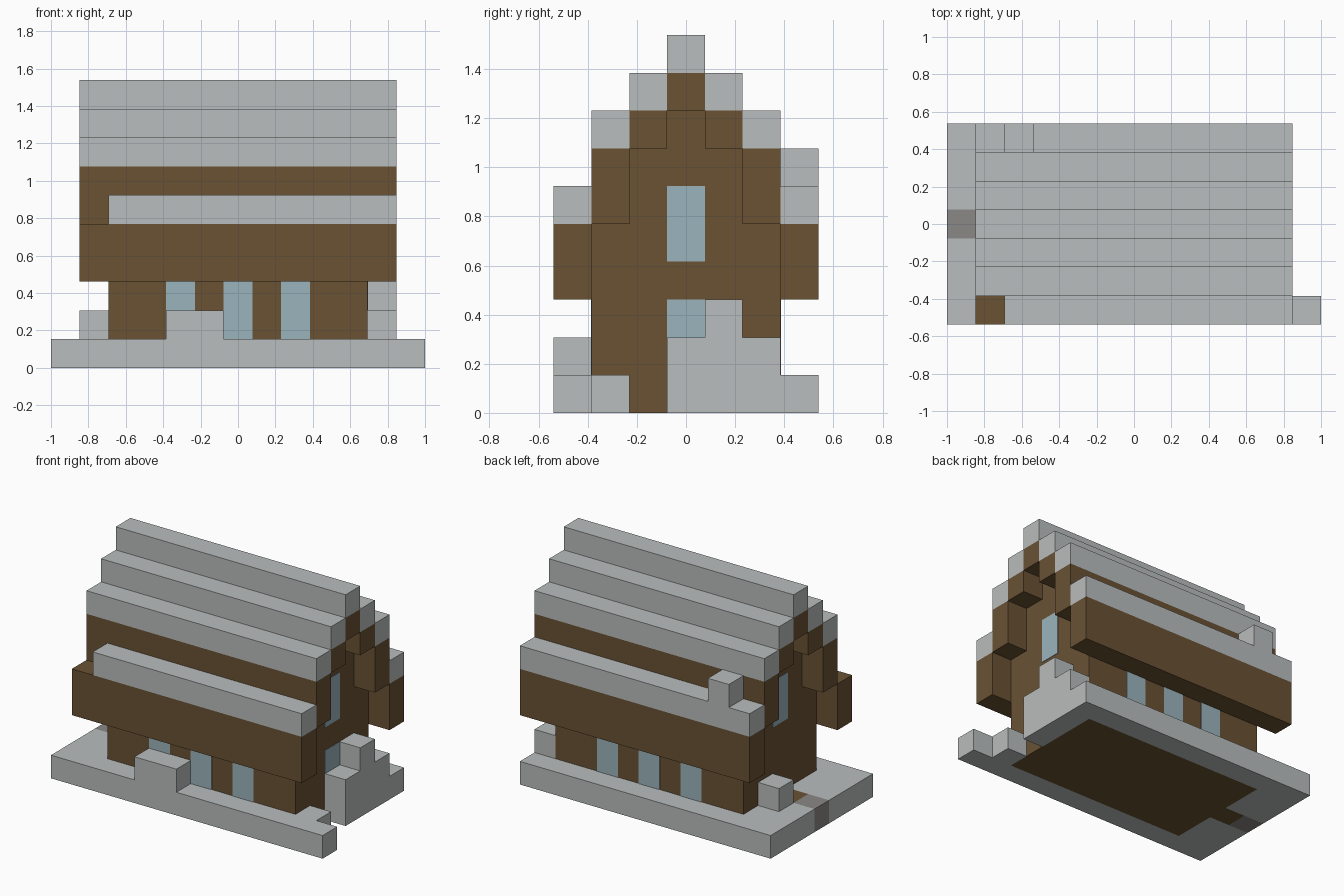
import bpy
import bmesh
from mathutils import Matrix, Vector

U = 2 / 13                       # one block
ORIGIN = Vector((-6.5, -3.5, 0))  # grid corner, in blocks
DEPTH = 7                        # blocks from front to back

if "Cube" in bpy.data.objects:
    bpy.data.objects.remove(bpy.data.objects["Cube"])


def material(name, rgb):
    mat = bpy.data.materials.new(name)
    mat.use_nodes = True
    mat.diffuse_color = (*rgb, 1)
    mat.node_tree.nodes["Principled BSDF"].inputs["Base Color"].default_value = (*rgb, 1)
    return mat


stone = material("pale stone", (0.49, 0.51, 0.51))
wood = material("brown wood", (0.144, 0.084, 0.034))
glass = material("pale blue glass", (0.328, 0.456, 0.503))
slab = material("dark grey slab", (0.26, 0.25, 0.24))


def part(name, mat, *boxes):
    """One object made of block-grid boxes, each given as (low corner, high corner)."""
    bm = bmesh.new()
    for low, high in boxes:
        low, high = Vector(low), Vector(high)
        place = Matrix.Translation(((low + high) / 2 + ORIGIN) * U)
        size = Matrix.Diagonal((*((high - low) * U), 1))
        bmesh.ops.create_cube(bm, size=1, matrix=place @ size)
    mesh = bpy.data.meshes.new(name)
    bm.to_mesh(mesh)
    bm.free()
    mesh.materials.append(mat)
    obj = bpy.data.objects.new(name, mesh)
    bpy.context.collection.objects.link(obj)
    return obj


def flip(low, high):
    """The same box mirrored from front to back."""
    return (low[0], DEPTH - high[1], low[2]), (high[0], DEPTH - low[1], high[2])


# Stone base around the wooden floor, with a gap on the left side
part("base_front", stone, ((0, 0, 0), (13, 1, 1)))
part("base_back", stone, ((0, 6, 0), (12, 7, 1)))
part("base_left", stone, ((11, 1, 0), (12, 2, 1)), ((11, 3, 0), (12, 6, 1)))
part("base_right", stone, ((0, 1, 0), (2, 3, 1)), ((0, 4, 0), (2, 6, 1)))
part("threshold", wood, ((1, 3, 0), (2, 4, 1)))
part("path_slab", slab, ((0, 3, 0), (1, 4, 1)))

# Loose stone blocks against the walls
part("front_step", stone, ((4, 0, 1), (6, 1, 2)))
part("left_stones", stone, ((11, 3, 1), (12, 6, 2)), ((11, 4, 2), (12, 5, 3)))
part("right_stone", stone, ((1, 4, 1), (2, 5, 2)))

# Wooden house body, narrowing up into the recessed gables
part("house_body", wood, ((2, 1, 0), (11, 6, 5)))
part("gable_core", wood, ((2, 2, 5), (11, 5, 7)), ((2, 3, 7), (11, 4, 8)))

# Overhanging beams and roof courses; the lowest courses differ front to back
for side, start in (("front", 2), ("back", 1)):
    turn = flip if side == "back" else lambda low, high: (low, high)
    part(side + "_side_beam", wood, turn((1, 0, 3), (12, 1, 5)))
    part(side + "_eave", stone, turn((start, 0, 5), (12, 1, 6)))
    part(side + "_lower_beam", wood, turn((1, 1, 5), (12, 2, 7)))
    part(side + "_lower_roof", stone, turn((1, 1, 7), (12, 2, 8)))
    part(side + "_upper_beam", wood, turn((1, 2, 7), (12, 3, 8)))
    part(side + "_upper_roof", stone, turn((1, 2, 8), (12, 3, 9)))
part("ridge_beam", wood, ((1, 3, 8), (12, 4, 9)))
part("ridge_roof", stone, ((1, 3, 9), (12, 4, 10)))
part("roof_block", stone, ((2, 6, 6), (3, 7, 7)))

# Windows as thin plates on the walls
T = 0.02
front_panes = [((x, 1 - T, 1), (x + 1, 1, 3)) for x in (4, 6, 8)]
part("front_windows", glass, *front_panes)
part("back_windows", glass, *[flip(*pane) for pane in front_panes])
part("left_windows", glass, ((11, 3, 4), (11 + T, 4, 6)), ((11, 3, 2), (11 + T, 4, 3)))
part("right_window", glass, ((2 - T, 3, 4), (2, 4, 6)))
